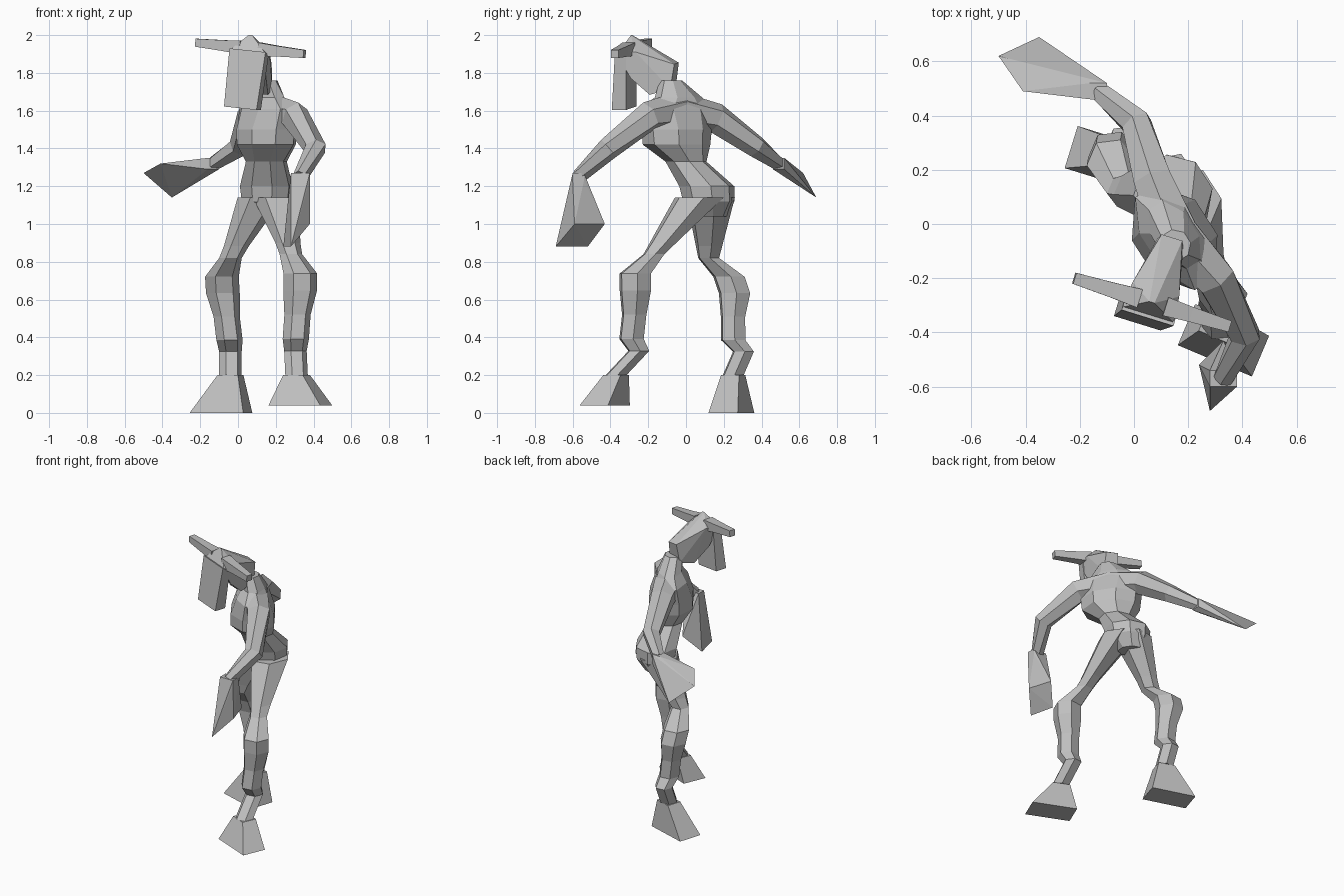
import bpy, bmesh
from math import cos, sin, pi
from mathutils import Vector

default_cube = bpy.data.objects.get("Cube")
if default_cube:
    bpy.data.objects.remove(default_cube, do_unlink=True)

shade = 0.52
grey = bpy.data.materials.new("plain grey")
grey.use_nodes = True
grey.diffuse_color = (shade, shade, shade, 1)
grey.node_tree.nodes["Principled BSDF"].inputs["Base Color"].default_value = grey.diffuse_color
up = Vector((0, 0, 1))


def finish(name, bm):
    """Turn a bmesh into a grey, flat shaded object."""
    bmesh.ops.recalc_face_normals(bm, faces=bm.faces)
    mesh = bpy.data.meshes.new(name)
    bm.to_mesh(mesh)
    bm.free()
    mesh.materials.append(grey)
    part = bpy.data.objects.new(name, mesh)
    bpy.context.collection.objects.link(part)


def skin(name, rings):
    """Join equal rings of points into a capped tube."""
    bm = bmesh.new()
    loops = [[bm.verts.new(point) for point in ring] for ring in rings]
    for lower, upper in zip(loops, loops[1:]):
        for i in range(len(lower)):
            bm.faces.new((lower[i - 1], lower[i], upper[i], upper[i - 1]))
    bm.faces.new(loops[0])
    bm.faces.new(loops[-1])
    finish(name, bm)


def hull(name, points):
    """Wrap points in a convex solid."""
    bm = bmesh.new()
    for point in points:
        bm.verts.new(point)
    bmesh.ops.convex_hull(bm, input=bm.verts[:])
    loose = [vert for vert in bm.verts if not vert.link_faces]
    bmesh.ops.delete(bm, geom=loose, context='VERTS')
    finish(name, bm)


def ellipse(centre, across, along, sides):
    """Ring of points spanned by two half-axis vectors."""
    angles = [2 * pi * (i + 0.5) / sides for i in range(sides)]
    return [Vector(centre) + across * cos(t) + along * sin(t) for t in angles]


def level_ring(centre, yaw, width, depth, sides):
    across = Vector((cos(yaw), sin(yaw), 0))
    return ellipse(centre, across * width, up.cross(across) * depth, sides)


def limb(name, path, start, end, sides):
    """Tube along a path, tapering evenly between two radii."""
    path = [Vector(point) for point in path]
    last = len(path) - 1
    rings = []
    for i, point in enumerate(path):
        heading = (path[min(i + 1, last)] - path[max(i - 1, 0)]).normalized()
        radius = start + (end - start) * i / last
        across = heading.cross(up).normalized() * radius
        rings.append(ellipse(point, across, across.cross(heading), sides))
    skin(name, rings)


def box(centre, width, depth, height):
    """Corner points of a box given by half sizes."""
    return [Vector(centre) + Vector((width * i, depth * j, height * k))
            for i in (-1, 1) for j in (-1, 1) for k in (-1, 1)]


# Torso from seat to neck: set-back, height, half width, half depth
torso_profile = [(.14, 1.04, .08, .06), (.12, 1.12, .14, .13), (.11, 1.2, .15, .14),
                 (0, 1.33, .11, .11), (-.05, 1.42, .19, .15), (-.05, 1.5, .2, .15),
                 (-.05, 1.61, .22, .11), (-.04, 1.67, .14, .08), (-.08, 1.76, .06, .06)]
skin("torso", [level_ring((.15, back, height), -1, width, depth, 8)
               for back, height, width, depth in torso_profile])

# Shared lower leg shape: fraction below the knee, outward, backward, radius
shin_profile = [(0, 0, 0, .06), (.16, .09, .01, .09), (.3, .08, .03, .09),
                (.5, .04, .03, .07), (.7, .01, .03, .07), (.8, 0, .08, .06),
                (1, 0, 0, .06)]
body_side = Vector((.5, -.85, 0))


def leg(side, outward, hip, knee, ankle, toe, foot_yaw):
    hip, knee, ankle, toe = map(Vector, (hip, knee, ankle, toe))
    yaw = -.4
    rings = []
    for t in (0, .45, .8):
        radius = .14 - .08 * t
        rings.append(level_ring(hip.lerp(knee, t), yaw, radius * .85, radius, 6))
    for t, out, back, radius in shin_profile:
        centre = knee.lerp(ankle, t) + body_side * out * outward + Vector((0, back, 0))
        rings.append(level_ring(centre, yaw, radius, radius, 6))
    skin(side + "_leg", rings)
    # Flared foot
    skin(side + "_foot", [level_ring(toe, foot_yaw, .21, .115, 4),
                          level_ring(ankle, foot_yaw, .08, .07, 4)])


leg("left", 1, (.2, .07, 1.14), (.28, -.17, .84), (.31, -.37, .2), (.33, -.43, .04), -.4)
leg("right", -1, (.12, .13, 1.14), (-.04, .12, .82), (-.04, .25, .2), (-.09, .24, 0), -.3)

# Arms
shoulder = (.15, -.04, 1.6)
left_wrist = (.33, -.57, 1.25)
right_wrist = (-.13, .49, 1.32)
limb("left_arm", [shoulder, (.3, -.2, 1.57), (.41, -.41, 1.4), left_wrist], .1, .04, 6)
limb("right_arm", [shoulder, (.07, .16, 1.56), (.01, .37, 1.41), right_wrist], .1, .04, 6)

# Blade-like hands
hull("left_hand", box(left_wrist, .05, .03, .02)
     + [(.28, -.69, .88), (.24, -.52, .88), (.33, -.43, 1), (.38, -.59, 1)])
hull("right_hand", box(right_wrist, .03, .03, .03)
     + [(-.35, .69, 1.14), (-.5, .62, 1.27), (-.41, .49, 1.32)])

# Head frame: turned and tilted to one side
head_yaw = -.3
head_side = Vector((cos(head_yaw), sin(head_yaw), -.1))
head_front = Vector((sin(head_yaw), -cos(head_yaw), 0))


def on_head(side, front, height):
    return Vector((.14, -.05, height)) + head_side * side + head_front * front


def mirrored_hull(name, half, lean):
    """Convex part, equal on both sides, leaning sideways as it drops."""
    hull(name, [on_head(side * sign + lean * (height - 1.9), front, height)
                for side, front, height in half for sign in (-1, 1)])


# Head with crest, and the long hanging muzzle
mirrored_hull("head", [(.04, 0, 1.85), (.05, .02, 1.72), (.09, .2, 1.92), (.06, .13, 1.69),
                       (.1, .3, 1.91), (.08, .23, 1.78), (.01, .25, 2)], 0)
mirrored_hull("muzzle", [(.1, .31, 1.92), (.1, .25, 1.9), (.09, .34, 1.61), (.09, .26, 1.61)], .1)

# Ears
for name, sign in (("left_ear", 1), ("right_ear", -1)):
    limb(name, [on_head(sign * reach, .25, 1.93) for reach in (.05, .15, .3)], .05, .03, 4)
